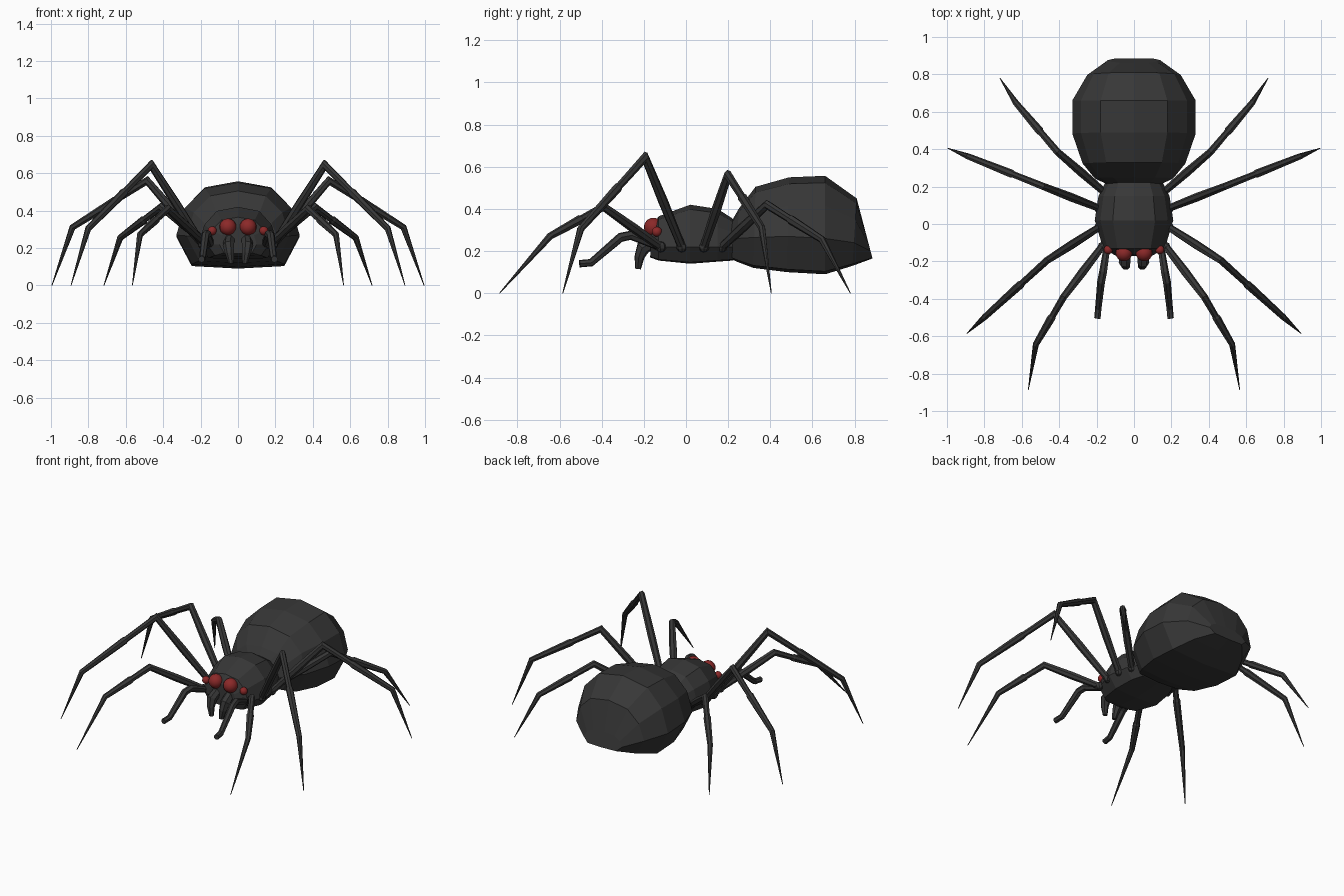
import bpy, bmesh, math
from mathutils import Vector

if "Cube" in bpy.data.objects:
    bpy.data.objects.remove(bpy.data.objects["Cube"])


def material(name, color):
    m = bpy.data.materials.new(name)
    m.diffuse_color = (*color, 1)
    m.use_nodes = True
    m.node_tree.nodes["Principled BSDF"].inputs["Base Color"].default_value = m.diffuse_color
    return m


BLACK = material("charcoal", (0.038, 0.038, 0.038))
RED = material("dark red", (0.26, 0.022, 0.022))


def finish(name, bm, mat, mirror=False):
    bmesh.ops.recalc_face_normals(bm, faces=bm.faces)
    me = bpy.data.meshes.new(name)
    bm.to_mesh(me)
    bm.free()
    me.materials.append(mat)
    ob = bpy.data.objects.new(name, me)
    bpy.context.collection.objects.link(ob)
    if mirror:
        ob.modifiers.new("mirror", 'MIRROR')
    return ob


def skin(bm, rings):
    """Bridge equal vertex rings and cap both ends."""
    rings = [[bm.verts.new(p) for p in r] for r in rings]
    n = len(rings[0])
    for a, b in zip(rings, rings[1:]):
        for i in range(n):
            j = (i + 1) % n
            bm.faces.new((a[i], a[j], b[j], b[i]))
    bm.faces.new(rings[0])
    bm.faces.new(rings[-1])


def body(name, stations):
    """Loft a domed section: y at bottom, y at top, half width, bottom, widest and top heights."""
    rings = []
    for y0, y1, w, zb, zm, zt in stations:
        h = zt - zm
        half = [(0, zb), (.75 * w, zb + .08 * (zm - zb)), (w, zm),
                (.86 * w, zm + .52 * h), (.54 * w, zm + .89 * h), (0, zt)]
        loop = half + [(-x, z) for x, z in half[-2:0:-1]]
        rings.append([(x, y0 + (y1 - y0) * (z - zb) / (zt - zb), z) for x, z in loop])
    bm = bmesh.new()
    skin(bm, rings)
    return finish(name, bm, BLACK)


def tube(name, path, radii, sides=7):
    """Tapered faceted tube along a path that bends in one upright plane, mirrored in x."""
    pts = [Vector(p) for p in path]
    run = pts[-1] - pts[0]
    side = Vector((-run.y, run.x, 0)).normalized()
    rings = []
    for i, (p, r) in enumerate(zip(pts, radii)):
        a = (p - pts[max(i - 1, 0)]).normalized()
        b = (pts[min(i + 1, len(pts) - 1)] - p).normalized()
        t = (a + b).normalized()
        up = t.cross(side).normalized()
        miter = 1.0
        if 0 < i < len(pts) - 1:
            miter = min(1.4, 1 / max(.5, t.dot(a)))
        rings.append([p + side * r * math.cos(k * math.tau / sides)
                      + up * r * miter * math.sin(k * math.tau / sides)
                      for k in range(sides)])
    bm = bmesh.new()
    skin(bm, rings)
    return finish(name, bm, BLACK, mirror=True)


def ball(name, pos, r, mat, seg=16):
    bm = bmesh.new()
    bmesh.ops.create_uvsphere(bm, u_segments=seg, v_segments=seg // 2 + 1, radius=r)
    bmesh.ops.translate(bm, verts=bm.verts, vec=pos)
    return finish(name, bm, mat, mirror=True)


# Abdomen and head section
body("abdomen", [
    (.20, .21, .13, .17, .25, .33),
    (.24, .25, .21, .15, .26, .40),
    (.32, .33, .275, .12, .265, .505),
    (.48, .49, .33, .10, .27, .55),
    (.66, .66, .33, .09, .26, .557),
    (.79, .81, .25, .13, .24, .45),
    (.885, .86, .14, .165, .20, .26)])
body("head_section", [
    (-.17, -.165, .10, .17, .22, .31),
    (-.13, -.13, .165, .155, .22, .365),
    (.02, .02, .21, .14, .22, .42),
    (.15, .15, .19, .15, .22, .40),
    (.22, .22, .155, .155, .22, .355),
    (.27, .27, .09, .17, .22, .31)])

# Legs: hip, knee, ankle, foot
LEGS = {
    "front_leg": [(.17, -.12, .22), (.375, -.39, .41), (.525, -.645, .27), (.565, -.885, 0)],
    "second_leg": [(.19, -.02, .22), (.464, -.195, .645), (.80, -.50, .305), (.893, -.585, 0)],
    "third_leg": [(.19, .085, .22), (.485, .20, .56), (.885, .36, .31), (.995, .405, 0)],
    "rear_leg": [(.16, .17, .22), (.41, .385, .42), (.63, .645, .255), (.717, .78, 0)],
}
for name, joints in LEGS.items():
    hip, knee, ankle, foot = [Vector(j) for j in joints]
    tube(name,
         [hip, hip.lerp(knee, .5), knee, knee.lerp(ankle, .40), knee.lerp(ankle, .43), ankle, foot],
         [.020, .024, .020, .018, .023, .017, .002])
    ball(name + "_hip", hip, .026, BLACK, 8)

# Feelers and fangs
tube("feeler", [(.14, -.10, .21), (.165, -.26, .275), (.175, -.31, .265),
                (.19, -.45, .145), (.195, -.505, .14)],
     [.018, .022, .022, .018, .018])
tube("fang", [(.045, -.14, .25), (.05, -.205, .215), (.045, -.222, .17), (.036, -.228, .115)],
     [.030, .032, .024, .014])

# Eyes
for name, pos, r in (("large_eye", (.054, -.155, .313), .045),
                     ("small_eye", (.138, -.138, .292), .024)):
    eye = ball(name, pos, r, RED)
    for p in eye.data.polygons:
        p.use_smooth = True
